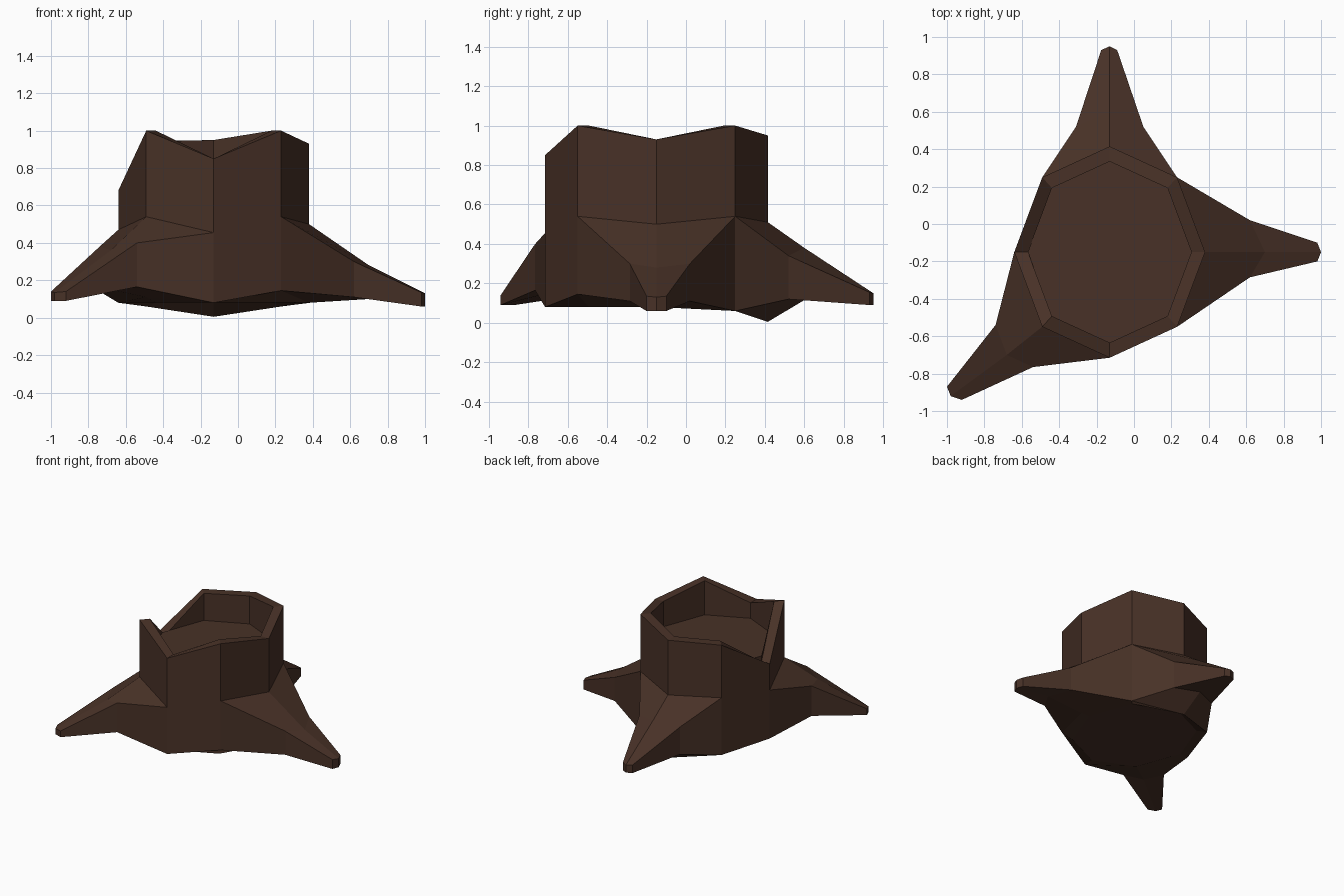
import bpy, bmesh, math

if "Cube" in bpy.data.objects:
    bpy.data.objects.remove(bpy.data.objects["Cube"])

CX, CY, RX, RY, INNER = -0.13, -0.15, 0.51, 0.565, 0.857
FLOOR_Z, BASE_Z = 0.725, 0.08

# Heights at the eight trunk corners, counter-clockwise from +x
RIM = [0.93, 1.0, 0.95, 0.943, 0.68, 1.0, 0.85, 1.0]
COLLAR = [0.50, 0.54, 0.51, 0.52, 0.47, 0.54, 0.455, 0.54]
FOOT = [0.08, 0.06, 0.005, 0.06, 0.08, 0.11, 0.08, 0.145]

# Each root: centre corner, then knee and tip columns (x, y, top, bottom)
ROOTS = [
    (0, [(0.62, -0.285, 0.30, 0.11), (0.70, -0.15, 0.28, 0.10), (0.62, 0.02, 0.30, 0.11)],
        [(0.98, -0.20, 0.135, 0.06), (1.0, -0.15, 0.13, 0.06), (0.98, -0.10, 0.135, 0.06)]),
    (2, [(0.05, 0.52, 0.34, 0.12), (-0.13, 0.60, 0.38, 0.115), (-0.31, 0.52, 0.34, 0.12)],
        [(-0.09, 0.93, 0.155, 0.09), (-0.13, 0.95, 0.15, 0.09), (-0.175, 0.93, 0.155, 0.09)]),
    (5, [(-0.74, -0.54, 0.38, 0.14), (-0.68, -0.70, 0.36, 0.15), (-0.54, -0.765, 0.40, 0.165)],
        [(-1.0, -0.87, 0.14, 0.09), (-0.98, -0.92, 0.135, 0.09), (-0.92, -0.94, 0.14, 0.09)]),
]

bark = bpy.data.materials.new("dark brown bark")
bark.diffuse_color = (0.065, 0.031, 0.020, 1)
bark.use_nodes = True
bark.node_tree.nodes["Principled BSDF"].inputs["Base Color"].default_value = bark.diffuse_color

bm = bmesh.new()


def ring(heights, scale=1.0):
    out = []
    for i, z in enumerate(heights):
        a = i * math.pi / 4
        out.append(bm.verts.new((CX + RX * scale * math.cos(a), CY + RY * scale * math.sin(a), z)))
    return out


def bridge(a, b, skip=()):
    for i in range(8):
        if i not in skip:
            j = (i + 1) % 8
            bm.faces.new((a[i], a[j], b[j], b[i]))


# Trunk wall, rim, hollow and underside
rim, collar, foot = ring(RIM), ring(COLLAR), ring(FOOT)
rim_in, floor = ring(RIM, INNER), ring([FLOOR_Z] * 8, INNER)
base = ring([BASE_Z] * 8, INNER)
bridge(collar, rim)
bridge(rim, rim_in)
bridge(rim_in, floor)
bm.faces.new(floor)
bridge(foot, collar, skip=(0, 1, 2, 4, 5, 7))
bridge(base, foot)
bm.faces.new(base)

# Roots: top and bottom strips, side walls, blunt tip
for c, knee, tip in ROOTS:
    ids = [(c + k) % 8 for k in (-1, 0, 1)]
    tops, bots = [[collar[i] for i in ids]], [[foot[i] for i in ids]]
    for cols in (knee, tip):
        tops.append([bm.verts.new((x, y, t)) for x, y, t, b in cols])
        bots.append([bm.verts.new((x, y, b)) for x, y, t, b in cols])
    for s in range(2):
        for k in range(2):
            for g in (tops, bots):
                bm.faces.new((g[s][k], g[s + 1][k], g[s + 1][k + 1], g[s][k + 1]))
        for k in (0, 2):
            bm.faces.new((tops[s][k], tops[s + 1][k], bots[s + 1][k], bots[s][k]))
    for k in range(2):
        bm.faces.new((tops[2][k], tops[2][k + 1], bots[2][k + 1], bots[2][k]))

bmesh.ops.recalc_face_normals(bm, faces=bm.faces[:])
mesh = bpy.data.meshes.new("tree_stump")
bm.to_mesh(mesh)
bm.free()
mesh.materials.append(bark)
bpy.context.collection.objects.link(bpy.data.objects.new("tree_stump", mesh))
